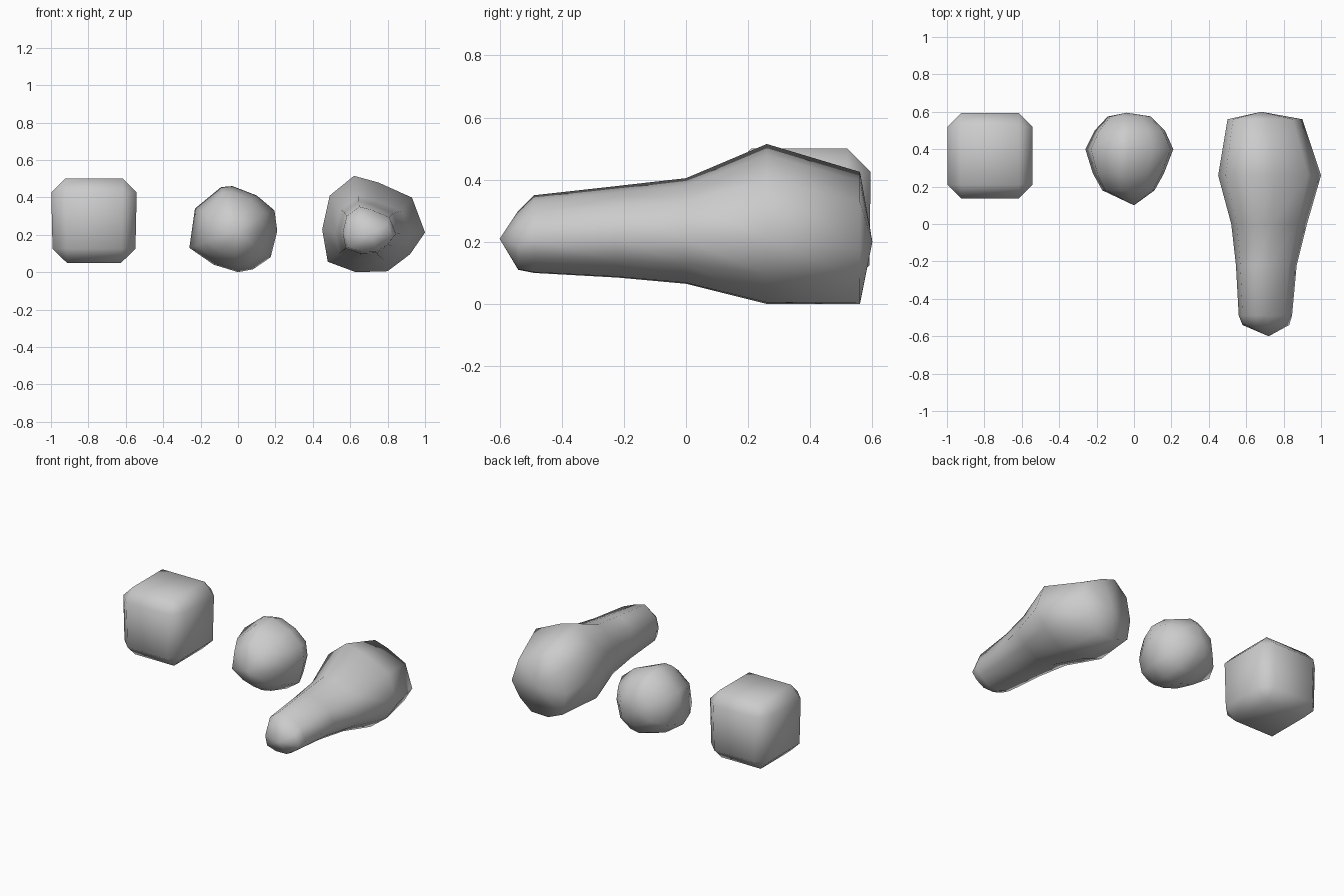
import bpy, bmesh

if "Cube" in bpy.data.objects:
    bpy.data.objects.remove(bpy.data.objects["Cube"])


def finish(name, bm):
    bmesh.ops.recalc_face_normals(bm, faces=bm.faces)
    for f in bm.faces:
        f.smooth = True
    me = bpy.data.meshes.new(name)
    bm.to_mesh(me)
    bm.free()
    ob = bpy.data.objects.new(name, me)
    bpy.context.collection.objects.link(ob)
    return ob


def loft(name, outline, rings, front, back):
    """Skin an x-z outline, refitted to (y, x0, x1, z0, z1) boxes, with pointed ends."""
    us = [p[0] for p in outline]
    vs = [p[1] for p in outline]
    u0, u1, v0, v1 = min(us), max(us), min(vs), max(vs)
    bm = bmesh.new()
    loops = []
    for y, x0, x1, z0, z1 in rings:
        loops.append([bm.verts.new((x0 + (u - u0) / (u1 - u0) * (x1 - x0), y,
                                    z0 + (v - v0) / (v1 - v0) * (z1 - z0)))
                      for u, v in outline])
    n = len(outline)
    for a, b in zip(loops, loops[1:]):
        for i in range(n):
            j = (i + 1) % n
            bm.faces.new((a[i], a[j], b[j], b[i]))
    for loop, tip in ((loops[0], front), (loops[-1], back)):
        t = bm.verts.new(tip)
        for i in range(n):
            bm.faces.new((loop[i], loop[(i + 1) % n], t))
    return finish(name, bm)


# Block with chamfered edges, slightly narrower at its base
bm = bmesh.new()
bmesh.ops.create_cube(bm, size=1)
for v in bm.verts:
    low = v.co.z < 0
    v.co.x = -0.77 + v.co.x * (0.44 if low else 0.46)
    v.co.y = 0.365 + v.co.y * (0.45 if low else 0.46)
    v.co.z = 0.275 + v.co.z * 0.45
bmesh.ops.bevel(bm, geom=bm.edges[:], offset=0.075, segments=1,
                profile=0.5, affect='EDGES')
finish("rounded_block", bm)

# Faceted ball drawn out to a point at the front
ball_outline = [(-0.09, 0.455), (-0.03, 0.46), (0.1, 0.41), (0.195, 0.33),
                (0.21, 0.22), (0.175, 0.08), (0.08, 0.015), (0, 0),
                (-0.13, 0.04), (-0.26, 0.13), (-0.23, 0.34)]
loft("ball", ball_outline,
     [(0.18, -0.17, 0.11, 0.09, 0.36),
      (0.27, -0.22, 0.16, 0.03, 0.43),
      (0.40, -0.26, 0.21, 0.00, 0.46),
      (0.50, -0.21, 0.165, 0.04, 0.42),
      (0.575, -0.14, 0.09, 0.12, 0.34)],
     (0.0, 0.10, 0.22), (-0.04, 0.595, 0.23))

# Club with a thick back end and a slim handle
club_outline = [(0.62, 0.515), (0.75, 0.48), (0.93, 0.4), (1, 0.215),
                (0.92, 0.1), (0.8, 0.01), (0.63, 0.005), (0.48, 0.06),
                (0.45, 0.23), (0.49, 0.41)]
loft("club", club_outline,
     [(-0.54, 0.58, 0.83, 0.11, 0.30),
      (-0.49, 0.56, 0.845, 0.10, 0.35),
      (-0.22, 0.545, 0.87, 0.085, 0.38),
      (0.00, 0.52, 0.925, 0.065, 0.405),
      (0.26, 0.45, 1.00, 0.00, 0.515),
      (0.56, 0.50, 0.90, 0.00, 0.425)],
     (0.72, -0.60, 0.21), (0.68, 0.60, 0.2))
